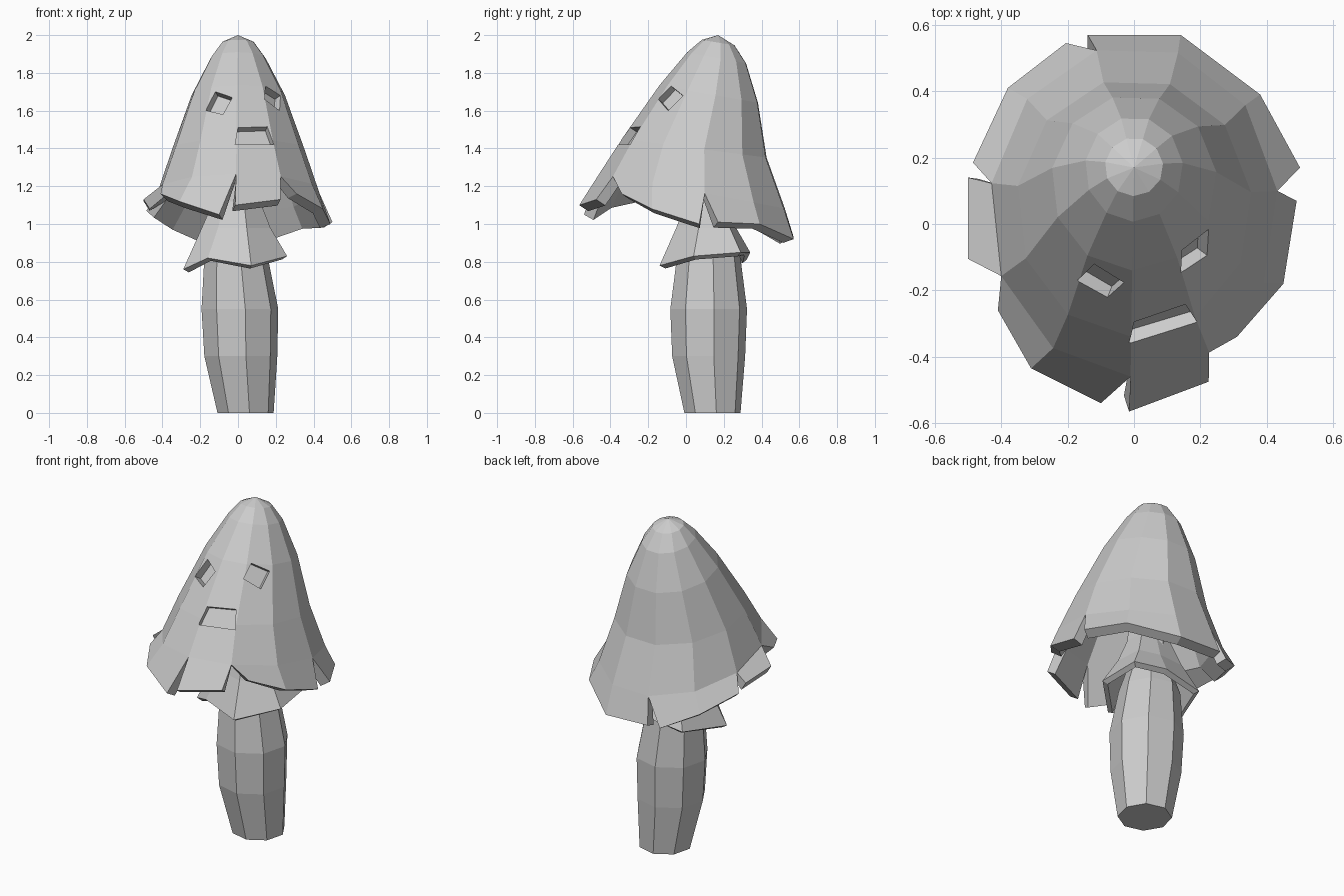
import bpy, bmesh
from math import sin, cos, radians
from mathutils import Vector
from mathutils.bvhtree import BVHTree

cube = bpy.data.objects.get("Cube")
if cube:
    bpy.data.objects.remove(cube)

grey = bpy.data.materials.new("plain_grey")
grey.use_nodes = True
grey.diffuse_color = (0.6, 0.6, 0.6, 1)
grey.node_tree.nodes["Principled BSDF"].inputs["Base Color"].default_value = (0.6, 0.6, 0.6, 1)


def make_object(name, bm):
    bmesh.ops.recalc_face_normals(bm, faces=bm.faces)
    mesh = bpy.data.meshes.new(name)
    bm.to_mesh(mesh)
    mesh.materials.append(grey)
    obj = bpy.data.objects.new(name, mesh)
    bpy.context.collection.objects.link(obj)
    return obj


def thicken(obj, amount):
    mod = obj.modifiers.new("thickness", "SOLIDIFY")
    mod.thickness = amount
    mod.offset = -1
    mod.use_even_offset = False


def bridge(bm, lower, upper):
    n = len(lower)
    for i in range(n):
        j = (i + 1) % n
        bm.faces.new((lower[i], lower[j], upper[j], upper[i]))


# Stem: eight-sided barrel, each ring is centre x, centre y, radius, height
bm = bmesh.new()
rings = []
for cx, cy, r, z in [(0.04, 0.14, 0.15, 0), (0.015, 0.12, 0.195, 0.3), (0.01, 0.12, 0.205, 0.55),
                     (-0.01, 0.12, 0.17, 0.82), (0, 0.13, 0.1, 1.02), (0, 0.15, 0.09, 1.5)]:
    rings.append([bm.verts.new((cx + r * cos(radians(8 + 45 * i)), cy + r * sin(radians(8 + 45 * i)), z))
                  for i in range(8)])
for a, b in zip(rings, rings[1:]):
    bridge(bm, a, b)
bm.faces.new(rings[0])
bm.faces.new(rings[-1])
make_object("stem", bm)

# Skirt: ragged collar under the cap
hem = [(0.07, -0.14, 0.78), (0.26, 0.04, 0.83), (0.24, 0.29, 0.85), (0.05, 0.34, 0.85),
       (-0.2, 0.32, 0.81), (-0.29, 0.02, 0.76), (-0.16, -0.08, 0.82)]
bm = bmesh.new()
centre = Vector((0, 0.12, 0))
rings = []
for scale, z in [(1, None), (0.66, 0.98), (0.45, 1.12), (0.42, 1.3)]:
    ring = []
    for p in hem:
        q = centre + (Vector(p) - centre) * scale
        q.z = p[2] if z is None else z
        ring.append(bm.verts.new(q))
    rings.append(ring)
for a, b in zip(rings, rings[1:]):
    bridge(bm, a, b)
thicken(make_object("skirt", bm), 0.035)

# Cap: eleven spokes; each ring is centre y, x radius, y radius, front height, back height
SPOKES = 11
bm = bmesh.new()
rings = []
for cy, rx, ry, front, back in [(0.172, 0.088, 0.088, 1.975, 1.945), (0.165, 0.148, 0.158, 1.91, 1.85),
                                (0.125, 0.25, 0.265, 1.735, 1.64), (0.05, 0.355, 0.39, 1.45, 1.35),
                                (0.04, 0.435, 0.5, 1.265, 1.08)]:
    ring = []
    for i in range(SPOKES):
        a = radians(105 - 360 * i / SPOKES)
        t = (1 + sin(a)) / 2
        ring.append(bm.verts.new((rx * cos(a), cy + ry * sin(a), front + (back - front) * t)))
    rings.append(ring)
apex = bm.verts.new((0, 0.17, 2))
for i in range(SPOKES):
    bm.faces.new((apex, rings[0][i], rings[0][(i + 1) % SPOKES]))
for a, b in zip(rings, rings[1:]):
    bridge(bm, a, b)

# Hanging flaps, split from each other at the rim
flaps = [
    [(-0.14, 0.57, 0.93), (0.14, 0.57, 0.92), (0.38, 0.39, 1.0), (0.5, 0.17, 1.01)],
    [(0.49, 0.07, 1.0), (0.45, -0.18, 1.08), (0.31, -0.34, 1.16)],
    [(0.225, -0.475, 1.13), (-0.015, -0.565, 1.1)],
    [(-0.1, -0.54, 1.05), (-0.31, -0.435, 1.12), (-0.41, -0.26, 1.16)],
    [(-0.5, -0.105, 1.13), (-0.5, 0.14, 1.12)],
    [(-0.485, 0.185, 1.07), (-0.38, 0.41, 1.0), (-0.205, 0.545, 0.92)],
]
spoke = 0
for flap in flaps:
    rim = [bm.verts.new(p) for p in flap]
    for a, b in zip(rim, rim[1:]):
        bm.faces.new((rings[-1][spoke % SPOKES], rings[-1][(spoke + 1) % SPOKES], b, a))
        spoke += 1
bmesh.ops.recalc_face_normals(bm, faces=bm.faces)
surface = BVHTree.FromBMesh(bm)
cap = make_object("cap", bm)
thicken(cap, 0.06)

# Face: shallow recesses whose corners are projected onto the cap front
openings = {
    "right_eye": [(-0.17, 1.6), (-0.12, 1.7), (-0.03, 1.67), (-0.08, 1.58)],
    "left_eye": [(0.145, 1.73), (0.225, 1.68), (0.22, 1.6), (0.14, 1.66)],
    "mouth": [(-0.015, 1.42), (0, 1.51), (0.155, 1.515), (0.19, 1.42)],
}
for name, outline in openings.items():
    corners = [surface.ray_cast(Vector((x, -2, z)), Vector((0, 1, 0)))[0] for x, z in outline]
    normal = (corners[2] - corners[0]).cross(corners[3] - corners[1]).normalized()
    if normal.y > 0:
        normal.negate()
    bm = bmesh.new()
    inner = [bm.verts.new(c - normal * 0.042) for c in corners]
    outer = [bm.verts.new(c + normal * 0.1) for c in corners]
    bridge(bm, inner, outer)
    bm.faces.new(inner)
    bm.faces.new(outer)
    cutter = make_object(name + "_cutter", bm)
    cutter.hide_render = True
    cutter.hide_viewport = True
    cut = cap.modifiers.new(name, "BOOLEAN")
    cut.operation = "DIFFERENCE"
    cut.solver = "EXACT"
    cut.object = cutter
